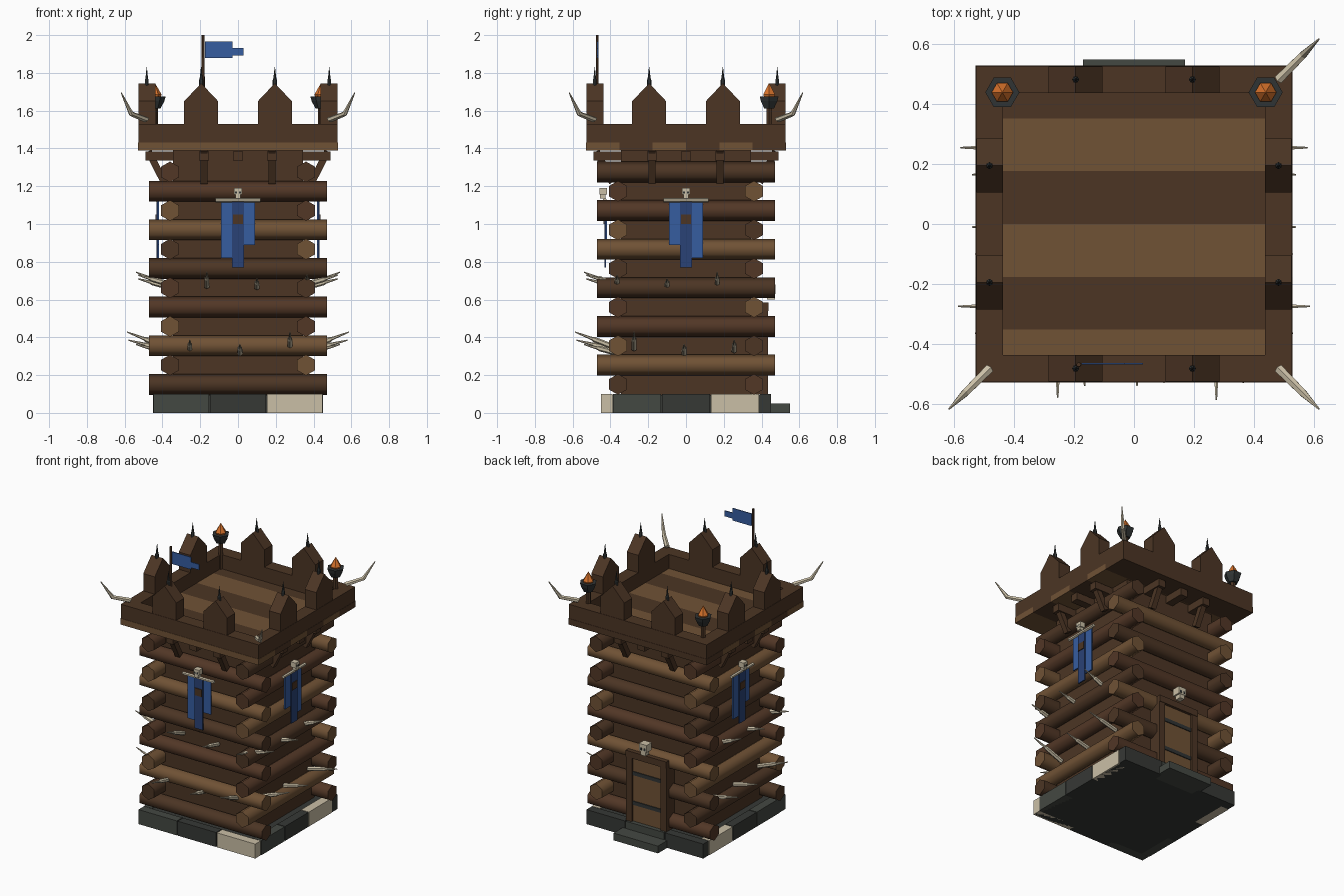
import bpy, bmesh, math
from mathutils import Vector, Matrix

if "Cube" in bpy.data.objects:
    bpy.data.objects.remove(bpy.data.objects["Cube"])


def material(name, r, g, b):
    m = bpy.data.materials.new(name)
    lin = lambda c: ((c / 255 + 0.055) / 1.055) ** 2.4 if c > 10 else c / 3294
    m.diffuse_color = (lin(r), lin(g), lin(b), 1)
    m.use_nodes = True
    m.node_tree.nodes["Principled BSDF"].inputs["Base Color"].default_value = m.diffuse_color
    return m


DARK = material("dark wood", 76, 53, 36)
RED = material("reddish wood", 82, 55, 38)
LIGHT = material("light wood", 112, 82, 53)
BONE = material("bone", 202, 191, 166)
STONE = material("stone", 68, 72, 66)
SLATE = material("dark stone", 54, 56, 53)
IRON = material("iron", 48, 52, 52)
BLUE = material("blue cloth", 54, 93, 160)
NAVY = material("dark blue cloth", 42, 66, 118)
FLAME = material("flame orange", 218, 116, 44)

# Face transforms: front, right and left walls (walls are modelled on the front)
FRONT = Matrix.Identity(4)
RIGHT = Matrix(((0, -1, 0, 0), (-1, 0, 0, 0), (0, 0, 1, 0), (0, 0, 0, 1)))
LEFT = Matrix(((0, 1, 0, 0), (-1, 0, 0, 0), (0, 0, 1, 0), (0, 0, 0, 1)))
BACK = Matrix.Rotation(math.pi, 4, 'Z')
SIDES = {"front": FRONT, "right": RIGHT, "left": LEFT, "back": BACK}


def finish(name, bm, mat, xf=FRONT):
    bm.transform(xf)
    bmesh.ops.recalc_face_normals(bm, faces=bm.faces)
    me = bpy.data.meshes.new(name)
    bm.to_mesh(me)
    bm.free()
    me.materials.append(mat)
    ob = bpy.data.objects.new(name, me)
    bpy.context.collection.objects.link(ob)
    return ob


def box(name, x, y, z, mat, xf=FRONT):
    """Box from (min, max) pairs."""
    bm = bmesh.new()
    bmesh.ops.create_cube(bm, size=1)
    for v in bm.verts:
        v.co = [(a[0] + a[1]) / 2 + c * (a[1] - a[0]) for a, c in zip((x, y, z), v.co)]
    return finish(name, bm, mat, xf)


def limb(name, points, radii, n, mat, xf=FRONT, smooth=False, turn=0.0):
    """Tapered tube of n sides through the points."""
    bm = bmesh.new()
    pts = [Vector(p) for p in points]
    axis = (pts[-1] - pts[0]).normalized()
    up = Vector((0, 0, 1)) if abs(axis.z) < 0.9 else Vector((1, 0, 0))
    u = (up - axis * up.dot(axis)).normalized()
    w = axis.cross(u)
    angles = [turn + 2 * math.pi * i / n for i in range(n)]
    rings = [[bm.verts.new(p + r * (math.cos(a) * u + math.sin(a) * w)) for a in angles]
             for p, r in zip(pts, radii)]
    for a, b in zip(rings, rings[1:]):
        for i in range(n):
            f = bm.faces.new((a[i], a[(i + 1) % n], b[(i + 1) % n], b[i]))
            f.smooth = smooth
    bm.faces.new(rings[0])
    bm.faces.new(rings[-1])
    return finish(name, bm, mat, xf)


def prism(name, outline, y0, y1, mat, xf=FRONT):
    """Extrude an x-z outline along y."""
    bm = bmesh.new()
    f = bm.faces.new([bm.verts.new((x, y0, z)) for x, z in outline])
    g = bmesh.ops.extrude_face_region(bm, geom=[f])["geom"]
    bmesh.ops.translate(bm, vec=(0, y1 - y0, 0),
                        verts=[e for e in g if isinstance(e, bmesh.types.BMVert)])
    return finish(name, bm, mat, xf)


def skull(name, y, z, s, xf):
    box(name + "_cranium", (-.021 * s, .021 * s), (y - .02 * s, y + .02 * s), (z - .008 * s, z + .028 * s), BONE, xf)
    box(name + "_jaw", (-.013 * s, .013 * s), (y - .018 * s, y + .012 * s), (z - .028 * s, z - .008 * s), BONE, xf)
    for k in (-1, 1):
        cx = k * .010 * s
        box(name + "_eye", (cx - .005 * s, cx + .005 * s), (y - .02 * s - .002, y),
            (z - .002 * s, z + .010 * s), IRON, xf)


# Foundation blocks
box("foundation_core", (-.44, .44), (-.44, .44), (0, .095), SLATE)
for side, xf in SIDES.items():
    e = .45 if side in ("front", "back") else .39
    cols = [STONE, SLATE, BONE] if side == "front" else [BONE, SLATE, STONE]
    if side == "back":
        cols = [SLATE, STONE, SLATE]
    for i, m in enumerate(cols):
        x0 = -e + i * 2 * e / 3
        box(side + "_foundation_block", (x0 + .003, x0 + 2 * e / 3 - .003), (-.45, -.39), (0, .10), m, xf)
box("door_step", (-.17, .17), (.44, .55), (0, .05), STONE)

# Log walls: crossed courses around a recessed core
box("wall_core", (-.345, .345), (-.345, .345), (.095, 1.39), DARK)
tones = [DARK, LIGHT, RED]
for i in range(6):
    zx = .151 + i * .2045
    for name, a, b, z, k in (
            ("front_log", (-.47, -.36), (.47, -.36), zx, 0),
            ("back_log", (-.47, .36), (.47, .36), zx, 2),
            ("right_log", (.36, -.47), (.36, .47), zx + .1022, 1),
            ("left_log", (-.36, -.47), (-.36, .47), zx + .1022, 0)):
        limb(name, [(*a, z), (*b, z)], (.055, .055), 6, tones[(i + k) % 3], smooth=True)

# Joists and slanted brackets under the platform
for c in (-.18, 0, .18):
    box("joist_lengthwise", (c - .027, c + .027), (-.49, .49), (1.335, 1.385), DARK)
    box("joist_crosswise", (-.49, .49), (c - .027, c + .027), (1.335, 1.385), DARK)
for side, xf in SIDES.items():
    for c in (-.18, .18):
        limb(side + "_bracket", [(c, -.39, 1.22), (c, -.475, 1.385)], (.026, .026), 4, DARK, xf, turn=math.pi / 4)

# Platform planks
for i in range(6):
    y0 = -.53 + i * 1.06 / 6
    box("platform_plank", (-.53, .53), (y0, y0 + 1.06 / 6), (1.39, 1.432), DARK if i % 2 else LIGHT)

# Parapet with pointed merlons and iron spikes
for side, xf in SIDES.items():
    e = .528 if side in ("front", "back") else .44
    box(side + "_parapet", (-e, e), (-.528, -.438), (1.43, 1.53), DARK, xf)
    for c in (-.195, .195):
        prism(side + "_merlon", [(c - .09, 1.525), (c + .09, 1.525), (c + .09, 1.65),
                                 (c, 1.745), (c - .09, 1.65)], -.526, -.438, DARK, xf)
        limb(side + "_merlon_spike", [(c, -.483, 1.72), (c, -.483, 1.76), (c, -.483, 1.77), (c, -.483, 1.83)],
             (.012, .012, .008, .001), 6, IRON, xf)

# Corner horns on three corners
for sx, sy in ((-1, -1), (1, -1), (1, 1)):
    path = [(sx * h, sy * h, z) for h, z in ((.485, 1.552), (.565, 1.583), (.618, 1.695))]
    limb("corner_horn", path, (.017, .014, .003), 6, BONE)

# Braziers on the two back corners
for sx in (-1, 1):
    x, y = sx * .44, .44
    at = lambda *zs: [(x, y, z) for z in zs]
    limb("brazier_post", at(1.43, 1.62), (.017, .017), 6, DARK)
    limb("brazier_bowl", at(1.612, 1.65, 1.675), (.03, .05, .057), 6, IRON)
    limb("brazier_flame", at(1.66, 1.685, 1.745), (.025, .036, .001), 6, FLAME)

# Flag
limb("flag_pole", [(-.185, -.47, 1.55), (-.185, -.47, 2.0)], (.010, .008), 6, DARK)
box("flag_cloth", (-.175, -.03), (-.470, -.464), (1.88, 1.965), BLUE)
box("flag_tail", (-.03, .03), (-.470, -.464), (1.893, 1.932), BLUE)

# Banners and wall spikes on the front, right and left
spikes = [(-.255, .340, -.58, .385), (.01, .325, -.54, .362), (.275, .350, -.587, .428),
          (-.165, .680, -.54, .745), (.10, .675, -.53, .710), (.365, .690, -.53, .730)]
for side in ("front", "right", "left"):
    xf = SIDES[side]
    limb(side + "_banner_bar", [(-.12, -.43, 1.126), (.12, -.43, 1.126)], (.011, .011), 6, BONE, xf)
    box(side + "_banner_long_strip", (-.09, -.03), (-.425, -.417), (.82, 1.125), BLUE, xf)
    box(side + "_banner_short_strip", (.03, .09), (-.425, -.417), (.89, 1.125), BLUE, xf)
    box(side + "_banner_middle", (-.032, .032), (-.432, -.424), (.77, 1.12), NAVY, xf)
    box(side + "_banner_emblem", (-.027, .027), (-.437, -.430), (1.0, 1.05), DARK, xf)
    skull(side + "_banner_skull", -.437, 1.163, 1.0, xf)
    for x, z0, y1, z1 in spikes:
        a, b = Vector((x, -.36, z0 - .01)), Vector((x, y1, z1))
        limb(side + "_wall_spike", [a, a.lerp(b, .55), a.lerp(b, .6), b], (.015, .014, .009, .003), 6, BONE, xf)

# Door on the back
box("door_leaf", (-.115, .115), (-.42, -.34), (.10, .545), LIGHT, BACK)
for s in (-1, 1):
    box("door_post", sorted((s * .11, s * .155)), (-.435, -.34), (.10, .58), DARK, BACK)
box("door_lintel", (-.155, .155), (-.438, -.34), (.54, .585), DARK, BACK)
for z in (.215, .42):
    box("door_band", (-.11, .11), (-.426, -.41), (z, z + .025), IRON, BACK)
skull("door_skull", -.445, .64, 1.4, BACK)
